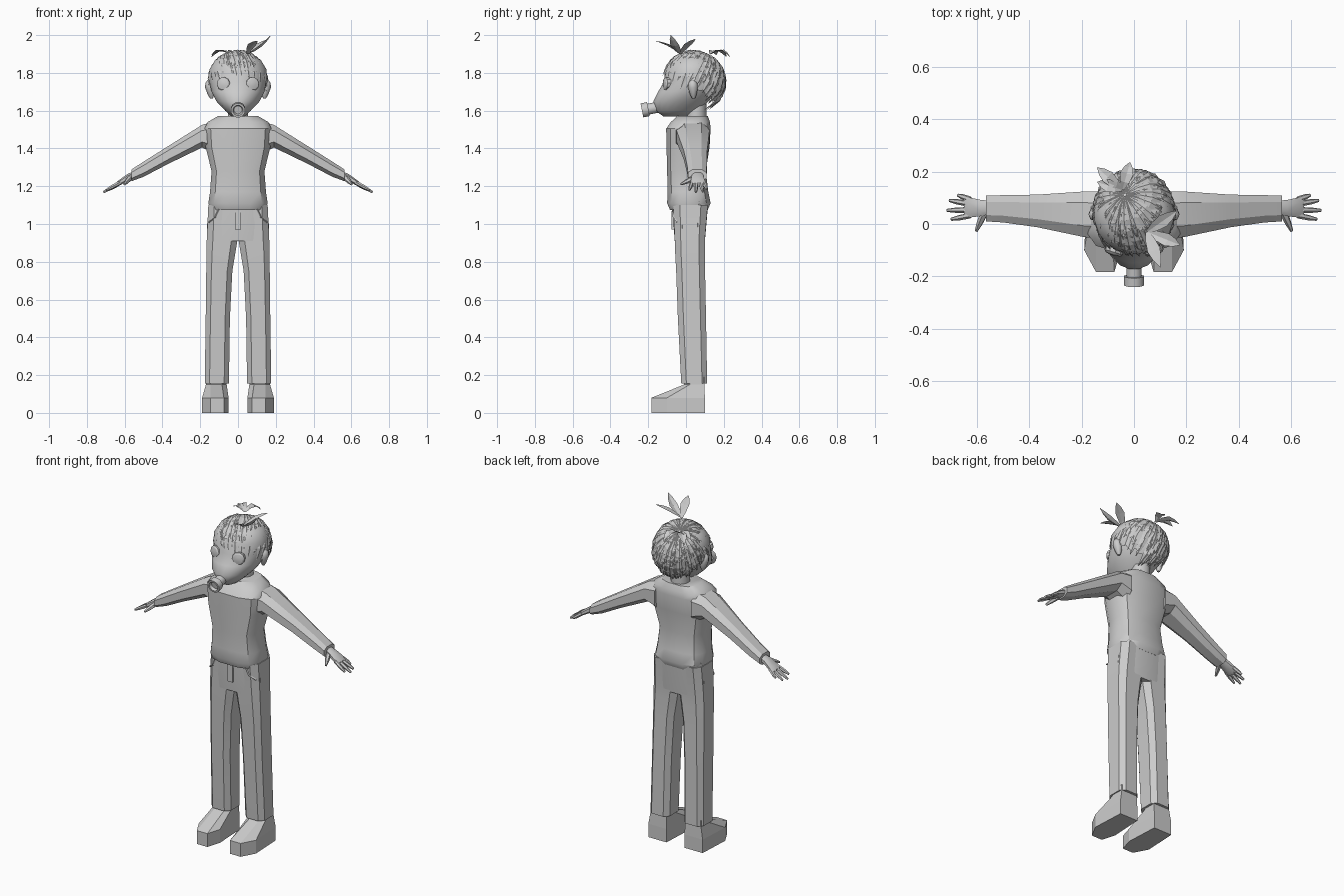
import bpy, bmesh, math, random
from mathutils import Vector as V

if "Cube" in bpy.data.objects:
    bpy.data.objects.remove(bpy.data.objects["Cube"])

random.seed(4)
grey = bpy.data.materials.new("plain grey")
grey.diffuse_color = (0.6, 0.6, 0.6, 1)
grey.use_nodes = True
grey.node_tree.nodes["Principled BSDF"].inputs["Base Color"].default_value = grey.diffuse_color


def finish(name, bm, smooth=None, fix=True):
    if fix:
        bmesh.ops.recalc_face_normals(bm, faces=bm.faces)
    me = bpy.data.meshes.new(name)
    bm.to_mesh(me)
    bm.free()
    me.materials.append(grey)
    ob = bpy.data.objects.new(name, me)
    bpy.context.collection.objects.link(ob)
    if smooth:
        bpy.ops.object.select_all(action='DESELECT')
        ob.select_set(True)
        bpy.context.view_layer.objects.active = ob
        bpy.ops.object.shade_smooth_by_angle(angle=math.radians(smooth))
    return ob


def sec(a0, a1, b0, b1, n=8, p=3.0):
    """Rounded-box section that touches all four limits."""
    raw = []
    for i in range(n):
        t = 2 * math.pi * (i + 0.5) / n
        c, s = math.cos(t), math.sin(t)
        raw.append((math.copysign(abs(c) ** (2 / p), c), math.copysign(abs(s) ** (2 / p), s)))
    ma, mb = max(q[0] for q in raw), max(q[1] for q in raw)
    return [((a0 + a1) / 2 + (a1 - a0) / 2 * a / ma, (b0 + b1) / 2 + (b1 - b0) / 2 * b / mb) for a, b in raw]


def add_loft(bm, rings):
    vs = [[bm.verts.new(p) for p in r] for r in rings]
    n = len(vs[0])
    for r0, r1 in zip(vs, vs[1:]):
        for i in range(n):
            j = (i + 1) % n
            bm.faces.new((r0[i], r0[j], r1[j], r1[i]))
    bm.faces.new(vs[0][::-1])
    bm.faces.new(vs[-1])


def loft(name, rings, smooth=None):
    bm = bmesh.new()
    add_loft(bm, rings)
    return finish(name, bm, smooth)


def tube(bm, start, axis, steps, n=8):
    """Rings of (distance, radius) along an axis."""
    axis = V(axis).normalized()
    u = axis.orthogonal().normalized()
    w = axis.cross(u)
    add_loft(bm, [[V(start) + axis * d + (u * math.cos(k * 2 * math.pi / n) + w * math.sin(k * 2 * math.pi / n)) * r
                   for k in range(n)] for d, r in steps])


def ribbon(bm, pts, widths, normals, lift):
    """Folded blade: left edge, raised rib, right edge."""
    rows = []
    for i, p in enumerate(pts):
        tan = (pts[min(i + 1, len(pts) - 1)] - pts[max(i - 1, 0)]).normalized()
        side = tan.cross(normals[i]).normalized() * widths[i]
        rows.append([bm.verts.new(q) for q in (p - side, p + normals[i] * lift * widths[i], p + side)])
    for a, b in zip(rows, rows[1:]):
        for k in (0, 1):
            bm.faces.new((a[k], a[k + 1], b[k + 1], b[k]))


# sweater body: z, half width, front, back
body = [(1.075, .145, -.085, .115), (1.11, .157, -.1, .13), (1.17, .148, -.097, .118), (1.28, .14, -.1, .105),
        (1.41, .172, -.103, .125), (1.505, .178, -.105, .13), (1.54, .16, -.08, .127), (1.572, .105, -.045, .115)]
loft("sweater_body", [[(x, y, z) for x, y in sec(-w, w, f, b, 12, 3)] for z, w, f, b in body], 35)

# neck and collar
loft("neck", [[(x, y, z) for x, y in sec(-.052, .052, 0, .108, 10, 2)] for z in (1.54, 1.68)], 40)

# trouser hips
loft("trouser_hips", [[(x, y, z) for x, y in sec(-w, w, f, b, 12, 3.5)] for z, w, f, b in
     [(.91, .164, -.06, .1), (1.0, .163, -.066, .108), (1.12, .152, -.07, .118)]], 35)

legs = [(.155, .048, .176, -.025, .112), (.5, .043, .171, -.043, .106), (.75, .03, .168, -.052, .101),
        (.86, .012, .167, -.058, .1), (.93, .0, .165, -.06, .101), (1.1, .0, .157, -.068, .115)]
arms = [(.12, 1.545, 1.37, -.055, .125), (.19, 1.525, 1.405, -.05, .124), (.37, 1.412, 1.318, -.012, .112),
        (.5, 1.33, 1.25, .006, .11), (.565, 1.288, 1.226, .01, .108)]
sole = [(.075, -.183), (.145, -.183), (.19, -.1), (.18, .1), (.06, .1), (.05, -.1)]
ankle = [(.085, -.01), (.145, -.01), (.17, .02), (.168, .097), (.062, .097), (.06, .02)]

for s, tag in ((1, "left"), (-1, "right")):
    loft("trouser_leg_" + tag, [[(s * x, y, z) for x, y in sec(a, b, f, k, 8, 3.5)] for z, a, b, f, k in legs], 35)
    loft("sleeve_" + tag, [[(s * x, y, z) for z, y in sec(lo, hi, f, k, 8, 2.6)] for x, hi, lo, f, k in arms], 30)
    # shoe: sole block sloping up to the ankle
    loft("shoe_" + tag, [[(s * x, y, 0) for x, y in sole], [(s * x, y, .08) for x, y in sole],
                         [(s * x, y, .15) for x, y in ankle], [(s * x, y, .19) for x, y in ankle]])
    # hand: palm, four fingers and thumb
    bm = bmesh.new()
    add_loft(bm, [[(s * x, y, z + c) for c, y in sec(-h, h, f, k, 8, 2.5)] for x, z, h, f, k in
                  [(.545, 1.262, .02, .038, .088), (.585, 1.246, .019, .03, .092), (.632, 1.216, .015, .024, .102),
                   (.648, 1.206, .01, .027, .1)]])
    for y, tip in ((.032, (.697, .018, 1.18)), (.054, (.713, .052, 1.168)), (.076, (.704, .09, 1.172)),
                   (.094, (.672, .11, 1.185))):
        a, t = V((s * .625, y, 1.219)), V((s * tip[0], tip[1], tip[2]))
        L = (t - a).length
        tube(bm, a, t - a, [(0, .011), (L * .6, .0105), (L, .006)], 6)
    a, t = V((s * .57, .045, 1.245)), V((s * .602, -.027, 1.21))
    L = (t - a).length
    tube(bm, a, t - a, [(0, .016), (L * .6, .012), (L, .006)], 6)
    finish("hand_" + tag, bm, 40)
    # goggle eye
    bm = bmesh.new()
    tube(bm, (s * .068, -.075, 1.74), (s * .3, -1, .05), [(0, .036), (.035, .036), (.042, .029), (.046, .012)], 10)
    finish("goggle_eye_" + tag, bm, 30)
    # ear
    bm = bmesh.new()
    tube(bm, (s * .14, .04, 1.665), (s * .12, -.05, 1), [(0, .008), (.02, .017), (.06, .027), (.085, .023), (.1, .008)], 8)
    finish("ear_" + tag, bm, 60)
    # pocket edge
    bm = bmesh.new()
    ribbon(bm, [V((s * .095, -.071, 1.09)), V((s * .118, -.067, 1.04)), V((s * .155, -.045, 1.01))],
           [.005] * 3, [V((s * .3, -1, 0)).normalized()] * 3, 1)
    finish("pocket_edge_" + tag, bm)

# trouser fly
loft("trouser_fly", [[(x, y, z) for x, y in ((-.016, -.076), (.016, -.076), (.016, -.05), (-.016, -.05))]
                     for z in (.97, 1.07)])

# head with the mask snout: z, half width, front, back
head = [(1.57, .035, -.12, .02), (1.6, .068, -.163, .07), (1.65, .115, -.172, .12), (1.7, .14, -.148, .16),
        (1.755, .152, -.115, .18), (1.82, .15, -.112, .18), (1.87, .12, -.075, .15), (1.9, .06, -.02, .1)]
loft("masked_head", [[(x, y, z) for x, y in sec(-w, w, f, b, 20, 2)] for z, w, f, b in head], 50)

# mask filter
bm = bmesh.new()
tube(bm, (0, -.15, 1.618), (0, -1, -.2), [(0, .03), (.05, .03), (.05, .039), (.085, .039), (.085, .028),
                                          (.07, .022)], 12)
finish("mask_filter", bm, 35)

# hair: cap below, layers of blades running from the crown
C, R = V((0, .04, 1.75)), V((.153, .163, .16))


def on_head(d, k=1.0):
    return C + V((d.x * R.x, d.y * R.y, d.z * R.z)) * k


def hairline(a):
    return 1.705 + .09 * math.cos(a)


bm = bmesh.new()
bmesh.ops.create_icosphere(bm, subdivisions=4, radius=1)
for v in bm.verts:
    v.co = on_head(v.co, .98)
low = [v for v in bm.verts if v.co.z < hairline(math.atan2(v.co.x, C.y - v.co.y)) + .015]
bmesh.ops.delete(bm, geom=low, context='VERTS')
finish("hair_cap", bm, 60)

bm = bmesh.new()
crown = V((-.22, .42, .88)).normalized()
for count, reach, lift in ((52, 1.0, .0), (44, .82, .02), (32, .6, .03)):
    for i in range(count):
        a = 2 * math.pi * (i + random.uniform(-.3, .3)) / count
        e = max(-.85, min(.9, (hairline(a) + random.uniform(-.025, .02) - C.z) / R.z))
        c = math.sqrt(1 - e * e)
        end = V((c * math.sin(a), -c * math.cos(a), e))
        span = crown.angle(end)
        far = reach * random.uniform(.92, 1.04)
        pts, nor = [], []
        for t in (.03, .3, .55, .8, 1):
            t *= far
            d = (crown * math.sin((1 - t) * span) + end * math.sin(t * span)) / math.sin(span)
            pts.append(on_head(d, 1.0 + lift + .035 * t * t))
            nor.append(V((d.x / R.x, d.y / R.y, d.z / R.z)).normalized())
        ribbon(bm, pts, [q * random.uniform(.019, .025) for q in (.25, .8, 1, .75, .02)], nor, .35)
finish("hair_strands", bm, fix=False)

# upright tufts at the front and drooping tufts at the back
bm = bmesh.new()
front, back = V((.05, -.03, 1.9)), V((-.045, .13, 1.9))
for root, tip, arch in ((front, (.1, -.165, 1.97), .015), (front, (.175, -.08, 2.0), -.01),
                        (front, (.165, .05, 1.98), .01), (back, (-.14, .215, 1.885), .03),
                        (back, (-.015, .235, 1.88), .035), (back, (-.14, .16, 1.895), .025)):
    tip = V(tip)
    n = (tip - root).cross(V((0, 0, 1))).cross(tip - root).normalized()
    pts = [root.lerp(tip, t) + n * arch * math.sin(math.pi * t) for t in (0, .25, .55, .8, 1)]
    ribbon(bm, pts, [.006, .018, .025, .016, .001], [n] * 5, -.3)
finish("hair_tufts", bm, fix=False)
